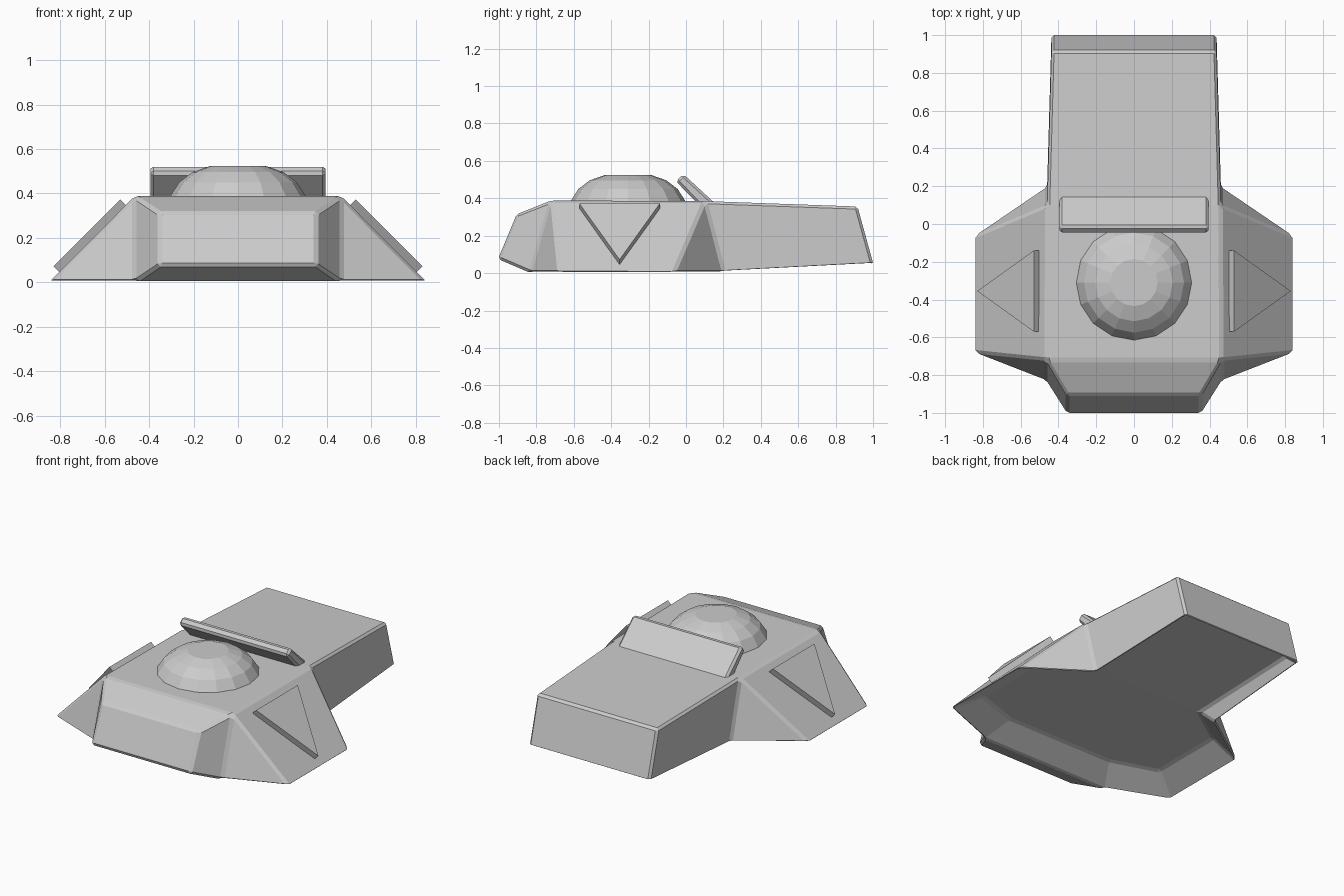
import bpy, bmesh, math
from mathutils import Vector, Matrix

if "Cube" in bpy.data.objects:
    bpy.data.objects.remove(bpy.data.objects["Cube"])


def make(name, bm, bevel=0.0):
    bmesh.ops.recalc_face_normals(bm, faces=bm.faces[:])
    me = bpy.data.meshes.new(name)
    bm.to_mesh(me)
    bm.free()
    ob = bpy.data.objects.new(name, me)
    bpy.context.collection.objects.link(ob)
    if bevel:
        m = ob.modifiers.new("edge_bevel", 'BEVEL')
        m.width = bevel
        m.segments = 1
        m.limit_method = 'ANGLE'
        m.angle_limit = math.radians(15)
    return ob


# Hull: right-side corner points, mirrored to the left
D = 0.10
P = {
    'nose_low': (0.355, -1.005, 0.075), 'nose_up': (0.355, -0.905, 0.315),
    'deck_f': (0.465, -0.72, 0.388), 'root_f': (0.465, -0.83, 0.0),
    'tip_f': (0.85, -0.68, 0.0), 'tip_r': (0.85, -0.065, 0.0),
    'deck_r': (0.46, 0.10, 0.385), 'root_r': (0.46, 0.20, 0.0),
    'tail_up': (0.437, 0.917, 0.356), 'tail_low': (0.437, 1.003, 0.043),
    # recessed underside
    'in_root_f': (0.38, -0.68, D), 'in_tip_f': (0.68, -0.58, D),
    'in_tip_r': (0.68, -0.08, D), 'in_root_r': (0.42, 0.10, D),
    'in_tail': (0.40, 0.93, D + 0.01),
}
side_faces = [
    ('nose_low', 'nose_up', 'deck_f', 'root_f'),
    ('root_f', 'deck_f', 'tip_f'),
    ('tip_f', 'deck_f', 'deck_r', 'tip_r'),
    ('tip_r', 'deck_r', 'root_r'),
    ('root_r', 'deck_r', 'tail_up', 'tail_low'),
]
across = ['nose_low', 'nose_up', 'deck_f', 'deck_r', 'tail_up', 'tail_low',
          'in_tail', 'in_root_r', 'in_root_f', 'root_f', 'nose_low']
rim = ['root_f', 'tip_f', 'tip_r', 'root_r', 'tail_low']
pan = ['in_root_f', 'in_tip_f', 'in_tip_r', 'in_root_r', 'in_tail']
bm = bmesh.new()
R = {k: bm.verts.new(v) for k, v in P.items()}
L = {k: bm.verts.new((-v[0], v[1], v[2])) for k, v in P.items()}
for S in (R, L):
    for f in side_faces:
        bm.faces.new([S[k] for k in f])
    for i in range(4):
        bm.faces.new([S[k] for k in (rim[i], rim[i + 1], pan[i + 1], pan[i])])
    bm.faces.new([S[k] for k in pan[:4]])
for a, b in zip(across, across[1:]):
    bm.faces.new((R[a], R[b], L[b], L[a]))
make("hull", bm, 0.014)

# Turret dome: lathed profile with a flat cap
bm = bmesh.new()
rings = []
for r, z in [(0.31, 0.37), (0.305, 0.388), (0.265, 0.45), (0.205, 0.496), (0.125, 0.524)]:
    rings.append([bm.verts.new((r * math.cos(i * math.tau / 16),
                                -0.31 + r * math.sin(i * math.tau / 16), z))
                  for i in range(16)])
for a, b in zip(rings, rings[1:]):
    for i in range(16):
        j = (i + 1) % 16
        bm.faces.new((a[i], a[j], b[j], b[i]))
bm.faces.new(rings[-1])
bm.faces.new(rings[0][::-1])
make("turret_dome", bm)

# Tilted spoiler plate behind the dome, flaring a little at its foot
bm = bmesh.new()
bmesh.ops.create_cube(bm, size=1)
bmesh.ops.scale(bm, vec=(0.79, 0.26, 0.055), verts=bm.verts[:])
for v in bm.verts:
    if v.co.y > 0 and v.co.z > 0:
        v.co.z += 0.015
bmesh.ops.rotate(bm, matrix=Matrix.Rotation(math.radians(-46), 3, 'X'), verts=bm.verts[:])
bmesh.ops.translate(bm, vec=(0, 0.056, 0.417), verts=bm.verts[:])
make("spoiler", bm, 0.014)

# Triangular armour plates on the sloping sides
for name, s in (("right_plate", 1), ("left_plate", -1)):
    bm = bmesh.new()
    outer = [Vector((s * x, y, z)) for x, y, z in
             [(0.53, -0.14, 0.372), (0.53, -0.57, 0.372), (0.83, -0.355, 0.072)]]
    inward = Vector((-s, 0, -1)) * 0.03
    a = [bm.verts.new(p) for p in outer]
    b = [bm.verts.new(p + inward) for p in outer]
    bm.faces.new(a)
    bm.faces.new(b[::-1])
    for i in range(3):
        j = (i + 1) % 3
        bm.faces.new((a[i], b[i], b[j], a[j]))
    make(name, bm)
